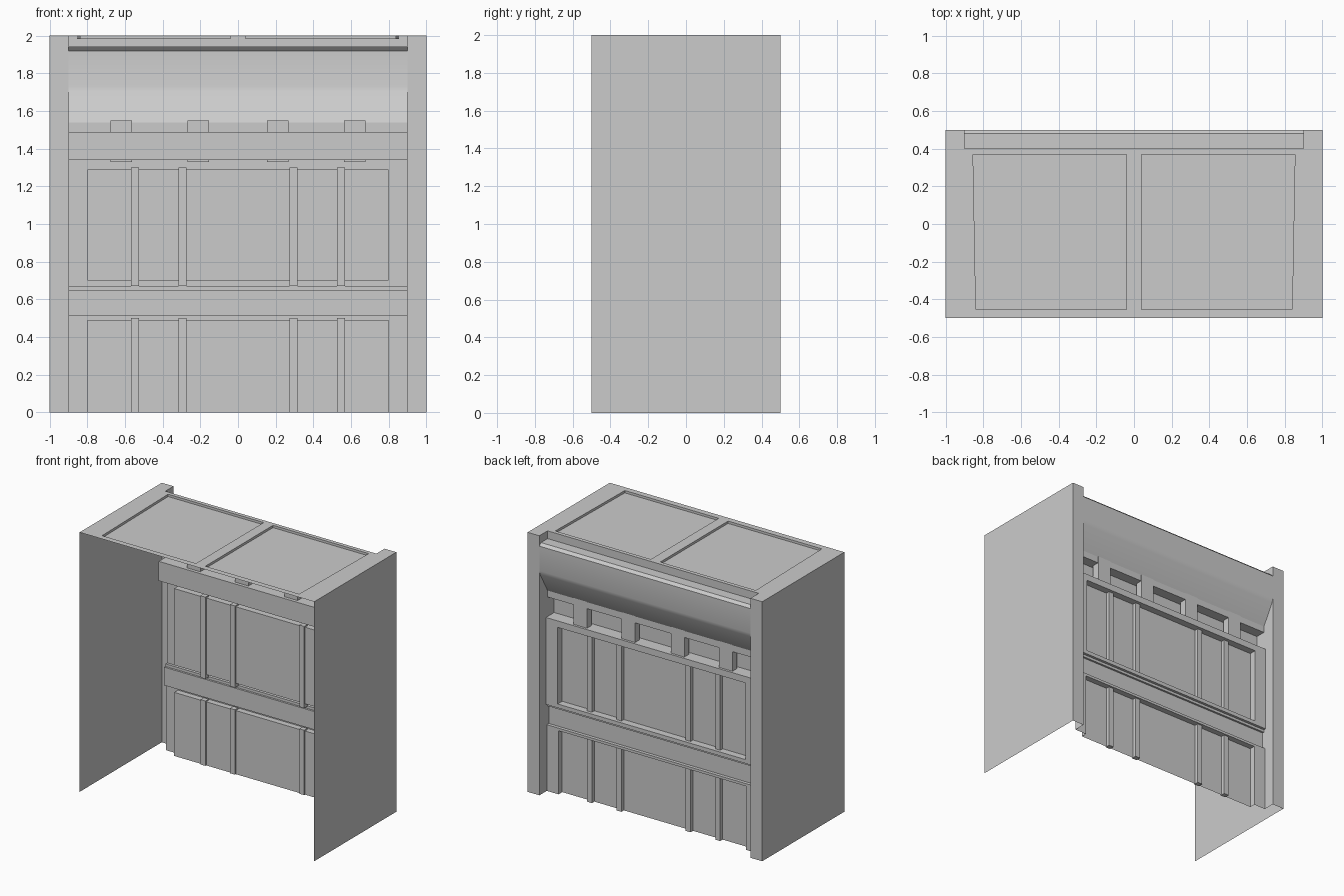
import bpy, bmesh, math
from mathutils import Vector

cube = bpy.data.objects.get("Cube")
if cube:
    bpy.data.objects.remove(cube, do_unlink=True)

grey = bpy.data.materials.new("plain grey")
grey.use_nodes = True
grey.diffuse_color = (0.6, 0.6, 0.6, 1)
grey.node_tree.nodes["Principled BSDF"].inputs["Base Color"].default_value = (0.6, 0.6, 0.6, 1)


def face(bm, pts, out):
    """Add a face that looks towards the direction out; skip empty ones."""
    f = bm.faces.new([bm.verts.new(p) for p in pts])
    f.normal_update()
    if f.calc_area() < 1e-6:
        bmesh.ops.delete(bm, geom=list(f.verts), context='VERTS')
    elif f.normal.dot(Vector(out)) < 0:
        f.normal_flip()


def recess(bm, outer, inner, out, depth):
    """A frame between two quads with a sunken panel inside it."""
    out = Vector(out)
    outer, inner = [Vector(p) for p in outer], [Vector(p) for p in inner]
    deep = [p - out * depth for p in inner]
    middle = sum(inner, Vector()) / 4
    for i in range(4):
        j = (i + 1) % 4
        face(bm, (outer[i], outer[j], inner[j], inner[i]), out)
        if (outer[i] - inner[i]).length > 0.11 or inner[i].z > 0.01 or inner[j].z > 0.01:
            face(bm, (inner[i], inner[j], deep[j], deep[i]),
                 middle - (inner[i] + inner[j]) / 2)
    face(bm, deep, out)


def finish(bm, name, angle=None):
    bmesh.ops.remove_doubles(bm, verts=bm.verts, dist=1e-5)
    mesh = bpy.data.meshes.new(name)
    bm.to_mesh(mesh)
    bm.free()
    mesh.materials.append(grey)
    obj = bpy.data.objects.new(name, mesh)
    bpy.context.collection.objects.link(obj)
    if angle:
        bpy.ops.object.select_all(action='DESELECT')
        obj.select_set(True)
        bpy.context.view_layer.objects.active = obj
        bpy.ops.object.shade_smooth_by_angle(angle=math.radians(angle))
    return obj


def box(name, lo, hi):
    bm = bmesh.new()
    bmesh.ops.create_cube(bm, size=1)
    for v in bm.verts:
        v.co = [l + (c + 0.5) * (h - l) for l, h, c in zip(lo, hi, v.co)]
    return finish(bm, name)


def rect_y(y, w, z0, z1):
    return [(-w, y, z0), (w, y, z0), (w, y, z1), (-w, y, z1)]


W = 0.9       # half width between the pillars
PANEL = 0.8   # half width of the sunken panels
UPPER, LOWER = 0.42, 0.41   # y of the two framed walls
SUNK = 0.365  # y of the sunken panels

# Wall section (y, z) from the roof down to the floor
sign = [(0.4, 2), (0.4, 1.94), (0.48, 1.94), (0.5, 1.92), (0.5, 1.73),
        (0.492, 1.7), (0.4, 1.54), (0.4, 1.49), (0.32, 1.49), (0.32, 1.34), (UPPER, 1.34)]
belt = [(UPPER, 0.67), (0.4, 0.67), (0.4, 0.65), (0.385, 0.65), (0.385, 0.51), (LOWER, 0.51)]
base = [(LOWER, 0)]


def strip(name, section, angle=None):
    bm = bmesh.new()
    for (y0, z0), (y1, z1) in zip(section, section[1:]):
        face(bm, [(-W, y0, z0), (W, y0, z0), (W, y1, z1), (-W, y1, z1)],
             (0, z0 - z1, y1 - y0))
    finish(bm, name, angle)


strip("sign_and_soffit", sign, 25)
strip("belt_course", belt)

# Framed walls with sunken panels
for name, y, z0, z1, p0, p1 in (("upper_wall", UPPER, 0.67, 1.34, 0.7, 1.29),
                                ("lower_wall", LOWER, 0, 0.51, 0, 0.49)):
    bm = bmesh.new()
    recess(bm, rect_y(y, W, z0, z1), rect_y(y, PANEL, p0, p1), (0, 1, 0), y - SUNK)
    finish(bm, name)

# Side walls with pillar fronts and the pillar cheeks that follow the section
section = sign + belt + base
for s, side in ((1, "left"), (-1, "right")):
    bm = bmesh.new()
    face(bm, [(s, -0.5, 0), (s, 0.5, 0), (s, 0.5, 2), (s, -0.5, 2)], (s, 0, 0))
    face(bm, [(s * W, 0.5, 0), (s, 0.5, 0), (s, 0.5, 2), (s * W, 0.5, 2)], (0, 1, 0))
    for (y0, z0), (y1, z1) in zip(section, section[1:]):
        if z0 > z1 and min(y0, y1) < 0.5:
            pts = [(s * W, y0, z0), (s * W, 0.5, z0), (s * W, 0.5, z1), (s * W, y1, z1)]
            if y0 == 0.5:
                pts.pop(1)
            face(bm, pts[:3] if pts[-1][1] == 0.5 else pts, (-s, 0, 0))
    finish(bm, side + "_side_wall")

# Roof with two shallow sunken panels and rear corner caps
bm = bmesh.new()
for s in (1, -1):
    recess(bm, [(0, -0.5, 2), (s, -0.5, 2), (s, 0.4, 2), (0, 0.4, 2)],
           [(s * 0.04, -0.455, 2), (s * 0.84, -0.455, 2), (s * 0.855, 0.37, 2), (s * 0.04, 0.37, 2)],
           (0, 0, 1), 0.018)
    face(bm, [(s * W, 0.4, 2), (s, 0.4, 2), (s, 0.5, 2), (s * W, 0.5, 2)], (0, 0, 1))
finish(bm, "roof")

# Vertical battens on both panels
for i, x in enumerate((-0.547, -0.295, 0.295, 0.547)):
    for name, z0, z1 in (("upper", 0.67, 1.3), ("lower", 0, 0.5)):
        box(f"{name}_batten_{i + 1}", (x - 0.021, 0.355, z0), (x + 0.021, 0.395, z1))

# Brackets under the sign
for i, x in enumerate((-0.62, -0.21, 0.21, 0.62)):
    box(f"bracket_{i + 1}", (x - 0.057, 0.345, 1.33), (x + 0.057, 0.402, 1.55))
